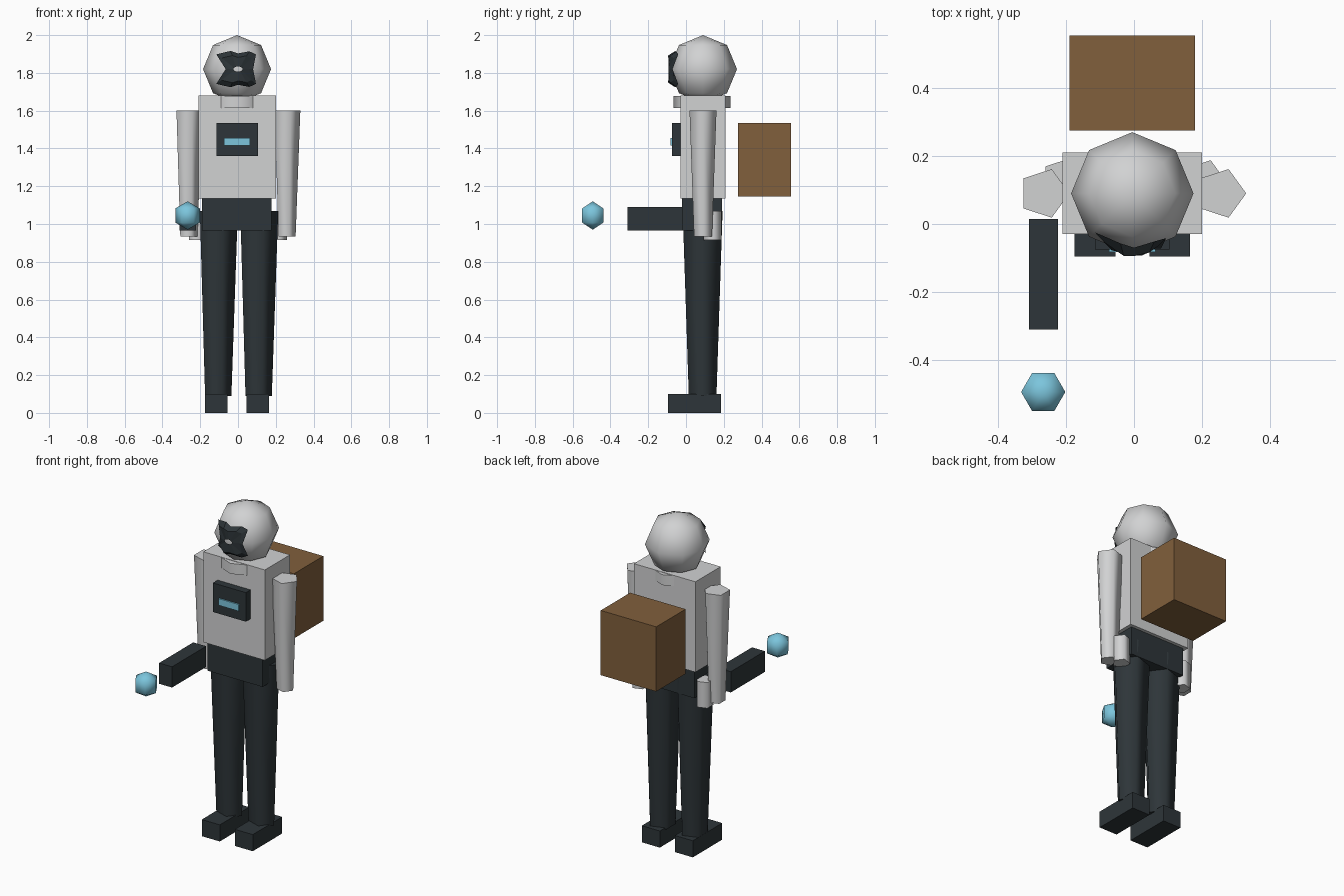
import bpy
from math import radians, sin, cos, pi, sqrt

if "Cube" in bpy.data.objects:
    bpy.data.objects.remove(bpy.data.objects["Cube"], do_unlink=True)

CX, CY = -0.005, 0.09  # body axis


def material(name, color):
    m = bpy.data.materials.new(name)
    m.use_nodes = True
    m.diffuse_color = (*color, 1)
    m.node_tree.nodes["Principled BSDF"].inputs["Base Color"].default_value = (*color, 1)
    return m


SHELL = material("light_grey", (0.64, 0.645, 0.65))
DARK = material("dark_slate", (0.027, 0.036, 0.041))
BROWN = material("brown", (0.22, 0.115, 0.045))
CYAN = material("cyan", (0.2, 0.56, 0.72))


def finish(name, mat, smooth=False):
    ob = bpy.context.object
    ob.name = ob.data.name = name
    ob.data.materials.append(mat)
    if smooth:
        bpy.ops.object.shade_smooth_by_angle(angle=radians(75))
    return ob


def box(name, mat, x, y, z):
    """Box given by its (low, high) limits on each axis."""
    bpy.ops.mesh.primitive_cube_add(size=1, location=[sum(r) / 2 for r in (x, y, z)])
    ob = finish(name, mat)
    ob.scale = [r[1] - r[0] for r in (x, y, z)]


def column(name, mat, sides, x, y, z, r_low, r_high):
    """Tapered prism with one corner pointing to +x."""
    bpy.ops.mesh.primitive_cone_add(
        vertices=sides, radius1=r_low, radius2=r_high, depth=z[1] - z[0],
        location=(x, y, sum(z) / 2), rotation=(0, 0, -pi / 2))
    finish(name, mat, True)


def ball(name, mat, segments, rings, radius, location):
    bpy.ops.mesh.primitive_uv_sphere_add(
        segments=segments, ring_count=rings, radius=radius,
        location=location, rotation=(0, 0, pi / 2))
    finish(name, mat, True)


# Head, collar and trunk
HEAD_Z, HEAD_R = 1.82, 0.18
ball("head", SHELL, 8, 4, HEAD_R, (CX, CY, HEAD_Z))
column("collar", SHELL, 8, CX, CY - 0.005, (1.615, 1.678), 0.15, 0.15)
box("torso", SHELL, (-0.21, 0.2), (-0.03, 0.21), (1.135, 1.68))
box("pelvis", DARK, (-0.19, 0.178), (-0.02, 0.19), (0.965, 1.135))

# Chest unit and backpack
box("chest_panel", DARK, (-0.115, 0.105), (-0.075, -0.03), (1.36, 1.535))
box("chest_screen", CYAN, (-0.073, 0.063), (-0.083, -0.075), (1.415, 1.455))
box("backpack", BROWN, (-0.19, 0.18), (0.275, 0.555), (1.145, 1.535))

# Limbs
for side, s in (("left", 1), ("right", -1)):
    column(side + "_arm", SHELL, 5, CX + s * 0.26, CY, (0.935, 1.6), 0.05, 0.075)
    column(side + "_hand", SHELL, 5, CX + s * 0.215, 0.14, (0.915, 1.07), 0.05, 0.05)
    column(side + "_leg", DARK, 5, CX + s * 0.107, CY - 0.002, (0.09, 1.07), 0.077, 0.111)
    fx = CX + s * 0.11
    box(side + "_foot", DARK, (fx - 0.06, fx + 0.06), (-0.095, 0.185), (0, 0.1))

# Hand tool and floating orb
box("tool", DARK, (-0.309, -0.223), (-0.31, 0.015), (0.965, 1.09))
ball("orb", CYAN, 6, 3, 0.075, (-0.267, -0.494, 1.045))

# Visor: a notched ring wrapped on the face, open at the middle
half = [(-0.065, 0), (-0.115, 0.078), (-0.04, 0.096), (0, 0.083),
        (0.06, 0.094), (0.095, 0.078), (0.08, 0)]
rim = half + [(x, -z) for x, z in reversed(half[1:-1])]
n = len(rim)
verts = []
for x, z in rim:
    verts.append((x, CY - sqrt(HEAD_R ** 2 - x * x - z * z), HEAD_Z + z))
for x, z in rim:
    x, z = x * 0.75, z * 0.75
    verts.append((x, -0.094 + max(0, abs(x) - 0.03) * 0.7, HEAD_Z + z))
for i in range(n):
    a = pi - 2 * pi * i / n
    verts.append((0.025 * cos(a), -0.092, HEAD_Z + 0.014 * sin(a)))
faces = []
for k in (0, n):
    for i in range(n):
        j = (i + 1) % n
        faces.append((k + i, k + n + i, k + n + j, k + j))
mesh = bpy.data.meshes.new("visor")
mesh.from_pydata(verts, [], faces)
mesh.materials.append(DARK)
visor = bpy.data.objects.new("visor", mesh)
bpy.context.collection.objects.link(visor)
